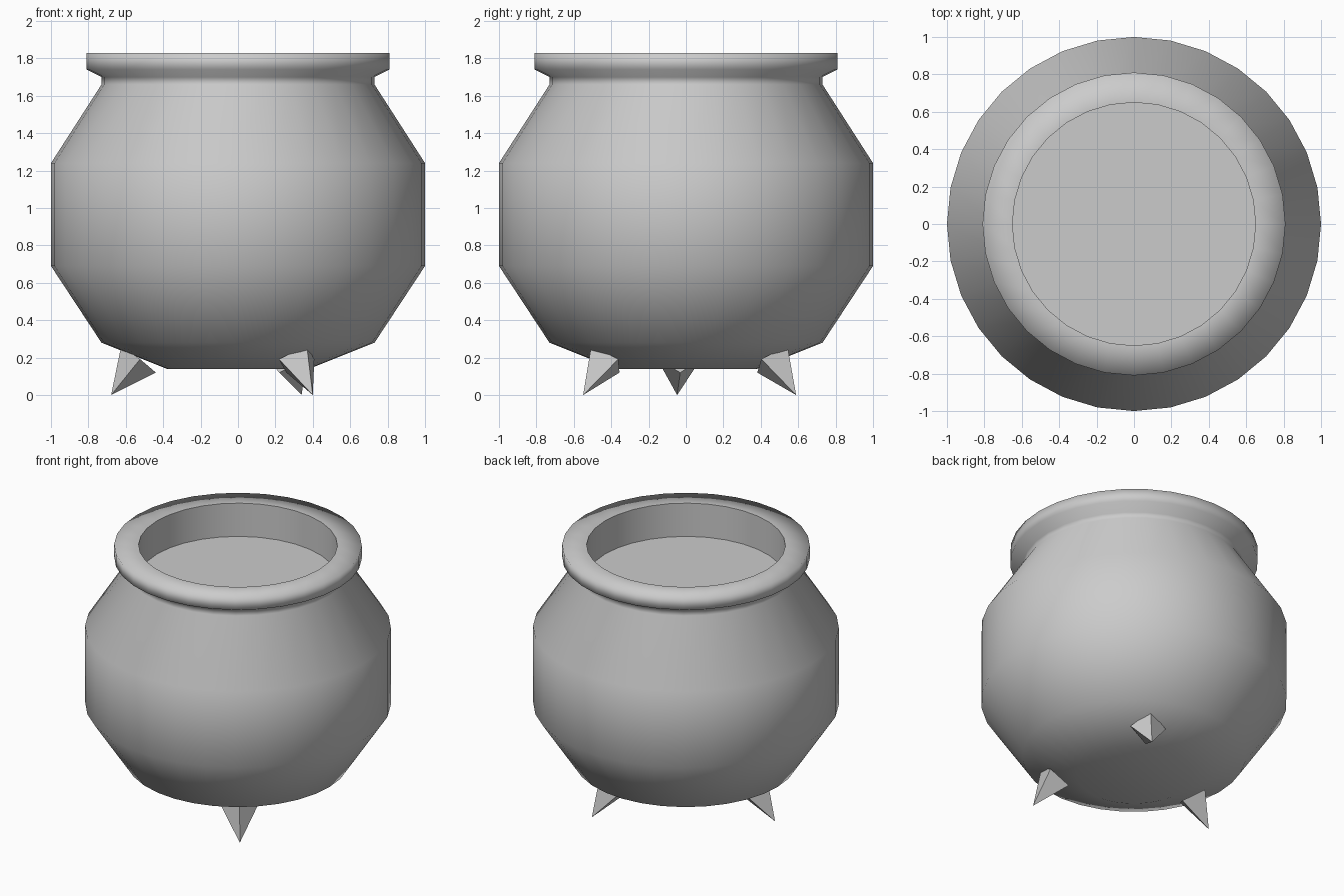
import bpy, bmesh, math
from mathutils import Vector, Matrix

if "Cube" in bpy.data.objects:
    bpy.data.objects.remove(bpy.data.objects["Cube"])

SEGMENTS = 32


def finish(name, bm):
    mesh = bpy.data.meshes.new(name)
    bm.to_mesh(mesh)
    bm.free()
    obj = bpy.data.objects.new(name, mesh)
    bpy.context.collection.objects.link(obj)
    return obj


def lathe(name, profile):
    """Spin an (r, z) profile around the z axis, smooth shaded."""
    bm = bmesh.new()
    verts = [bm.verts.new((r, 0, z)) for r, z in profile]
    edges = [bm.edges.new(pair) for pair in zip(verts, verts[1:])]
    bmesh.ops.spin(bm, geom=verts + edges, cent=(0, 0, 0), axis=(0, 0, 1),
                   angle=math.tau, steps=SEGMENTS)
    bmesh.ops.remove_doubles(bm, verts=bm.verts[:], dist=1e-4)
    # Profiles run anticlockwise in the r-z plane, so the outside is to the right
    bm.normal_update()
    face = max(bm.faces, key=lambda f: f.calc_area())
    i = max(range(len(profile) - 1),
            key=lambda k: (profile[k][0] + profile[k + 1][0])
            * math.dist(profile[k], profile[k + 1]))
    dr, dz = profile[i + 1][0] - profile[i][0], profile[i + 1][1] - profile[i][1]
    c = face.calc_center_median()
    radial = Vector((c.x, c.y, 0)).normalized()
    if face.normal.dot(radial * dz - Vector((0, 0, dr))) < 0:
        bmesh.ops.reverse_faces(bm, faces=bm.faces[:])
    for f in bm.faces:
        f.smooth = True
    return finish(name, bm)


# Round belly, neck and rolled rim
lathe("pot_body", [(0, 0.14), (0.38, 0.14), (0.73, 0.28), (1, 0.69), (1, 1.24),
                   (0.73, 1.66), (0.73, 1.70), (0.81, 1.74), (0.81, 1.83),
                   (0.65, 1.83)])
# Inside of the mouth, with a hard edge against the rim
lathe("mouth_wall", [(0.65, 1.83), (0.65, 1.59)])
# Flat surface of the contents
lathe("contents", [(0.65, 1.59), (0, 1.59)])


# Three four-sided spike feet, splayed outward
def foot(name, angle):
    bm = bmesh.new()
    tip = bm.verts.new((0.68, 0, 0))
    base = [bm.verts.new(p) for p in ((0.44, 0, 0.12), (0.533, 0.117, 0.192),
                                      (0.626, 0, 0.263), (0.533, -0.117, 0.192))]
    bm.faces.new(base)
    for i in range(4):
        bm.faces.new((base[i], base[(i + 1) % 4], tip))
    bmesh.ops.recalc_face_normals(bm, faces=bm.faces[:])
    bm.transform(Matrix.Rotation(math.radians(angle), 4, 'Z'))
    finish(name, bm)


for n in range(3):
    foot(f"foot_{n + 1}", 64 - 4 + n * 120 + 4 * (n == 1) + 4 * (n == 2) * 1.5)
